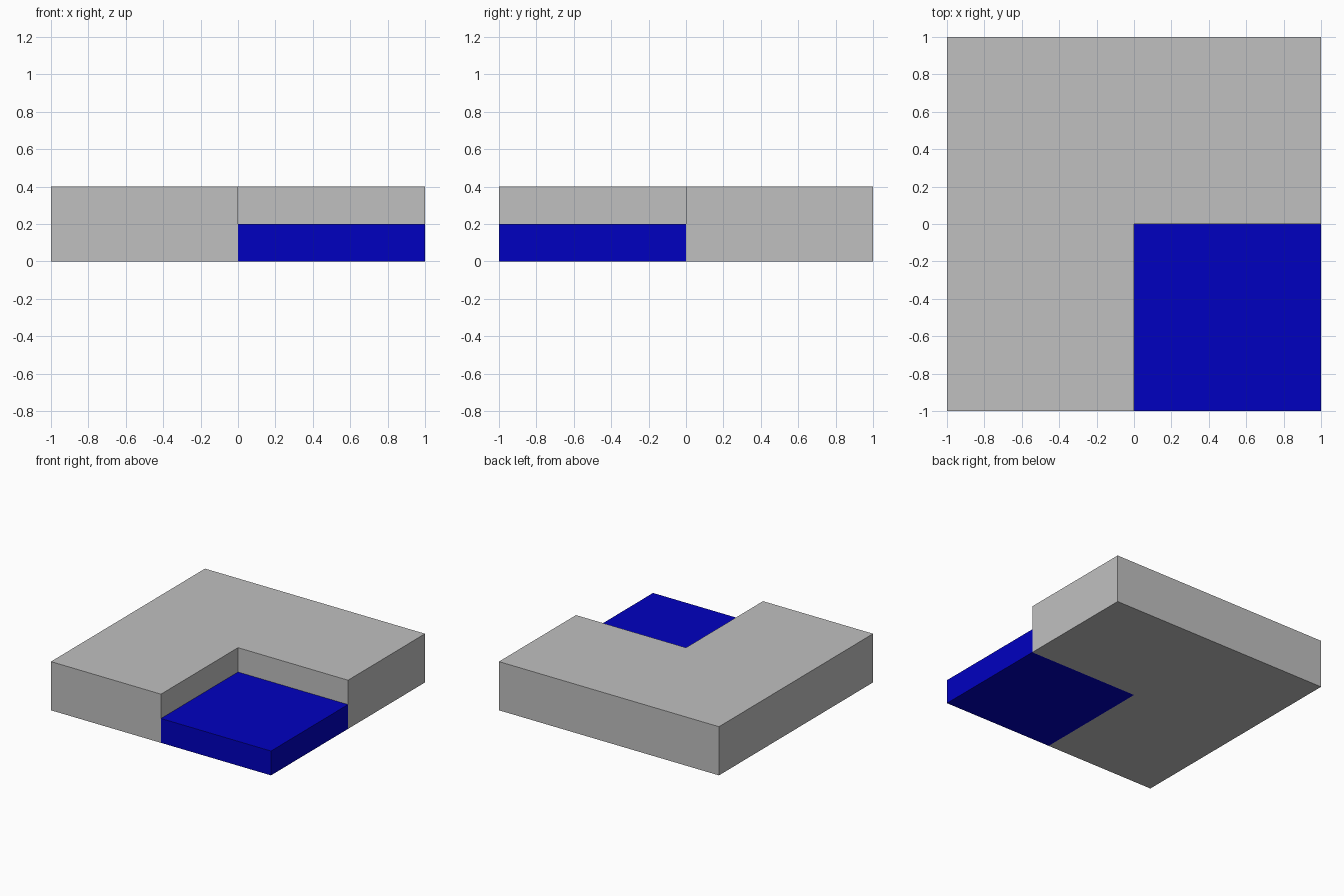
import bpy
import bmesh

cube = bpy.data.objects.get("Cube")
if cube:
    bpy.data.objects.remove(cube, do_unlink=True)


def material(name, rgb):
    mat = bpy.data.materials.new(name)
    mat.use_nodes = True
    mat.diffuse_color = (*rgb, 1)
    mat.node_tree.nodes["Principled BSDF"].inputs["Base Color"].default_value = (*rgb, 1)
    return mat


def slab(name, outline, height, mat):
    """Extrude a flat outline upward from the ground."""
    bm = bmesh.new()
    base = bm.faces.new([bm.verts.new((x, y, 0)) for x, y in outline])
    top = bmesh.ops.extrude_face_region(bm, geom=[base], use_keep_orig=True)["geom"]
    raised = [v for v in top if isinstance(v, bmesh.types.BMVert)]
    bmesh.ops.translate(bm, verts=raised, vec=(0, 0, height))
    bmesh.ops.recalc_face_normals(bm, faces=bm.faces)
    mesh = bpy.data.meshes.new(name)
    bm.to_mesh(mesh)
    bm.free()
    mesh.materials.append(mat)
    obj = bpy.data.objects.new(name, mesh)
    bpy.context.collection.objects.link(obj)
    return obj


grey = material("light grey", (0.53, 0.53, 0.53))
blue = material("deep blue", (0.0, 0.0, 0.53))

# Tall L-shaped block wrapping the open corner
slab("corner_block", [(-1, -1), (0, -1), (0, 0), (1, 0), (1, 1), (-1, 1)], 0.4, grey)

# Low square step filling the front left corner
slab("low_step", [(0, -1), (1, -1), (1, 0), (0, 0)], 0.2, blue)
